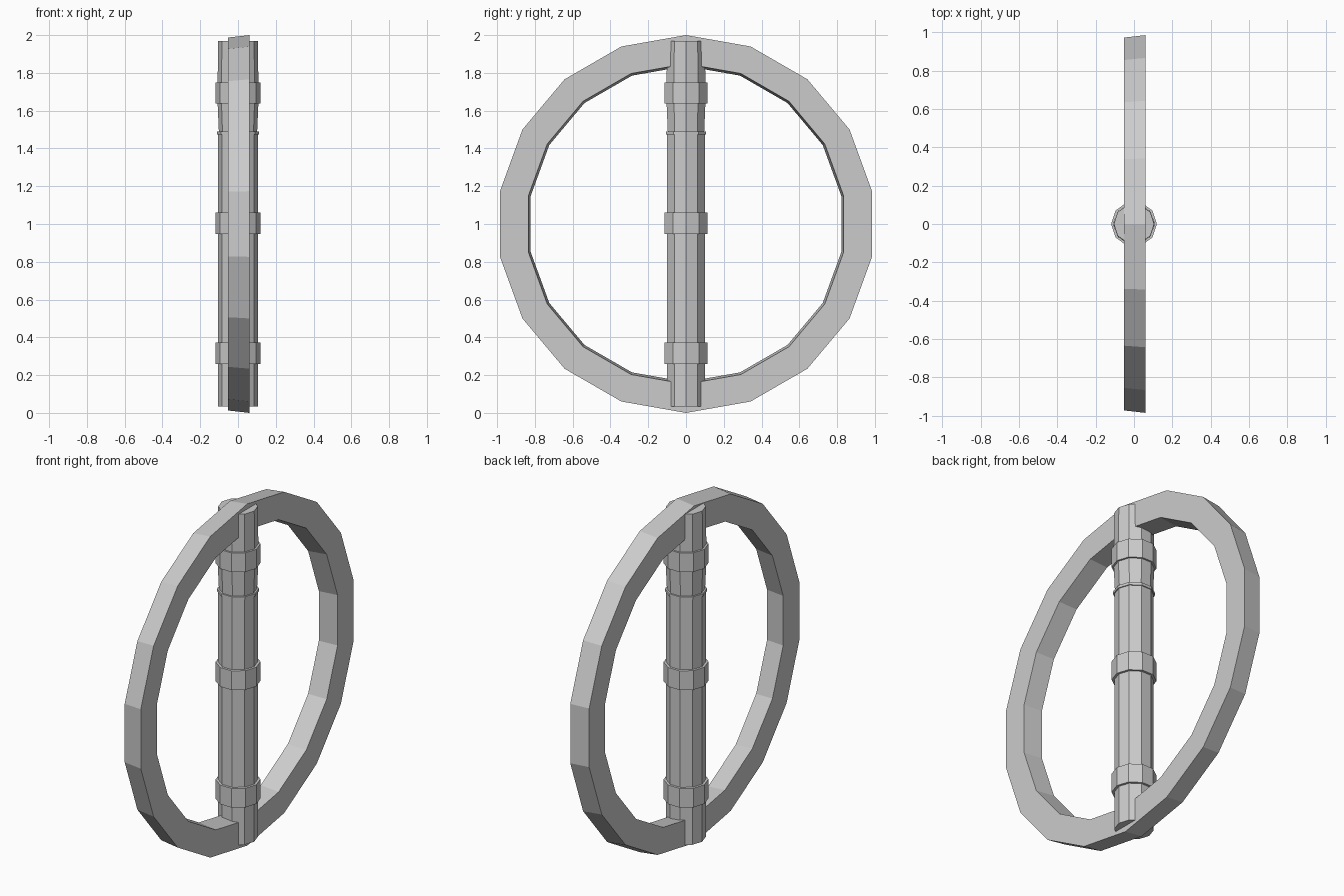
import bpy, bmesh
from math import sin, cos, tau

if "Cube" in bpy.data.objects:
    bpy.data.objects.remove(bpy.data.objects["Cube"])


def lathe(name, profile, sides, place, closed=False):
    """Spin (radius, height) points into a faceted solid; place maps (r, angle, h) to xyz."""
    bm = bmesh.new()
    loops = [[bm.verts.new(place(r, tau * i / sides, h)) for i in range(sides)]
             for r, h in profile]
    pairs = list(zip(loops, loops[1:]))
    if closed:
        pairs.append((loops[-1], loops[0]))
    else:
        bm.faces.new(loops[0])
        bm.faces.new(loops[-1])
    for a, b in pairs:
        for i in range(sides):
            j = (i + 1) % sides
            bm.faces.new((a[i], a[j], b[j], b[i]))
    bmesh.ops.recalc_face_normals(bm, faces=bm.faces)
    mesh = bpy.data.meshes.new(name)
    bm.to_mesh(mesh)
    bm.free()
    obj = bpy.data.objects.new(name, mesh)
    bpy.context.collection.objects.link(obj)
    return obj


def upright(r, a, h):
    return (r * cos(a), r * sin(a), h)


def wheel(r, a, h):
    return (h, r * sin(a), 1 + r * cos(a))


# Slightly conical 18-sided ring standing in the YZ plane
lathe("outer_ring", [(0.987, -0.053), (1.0, 0.06), (0.848, 0.06), (0.836, -0.053)],
      18, wheel, closed=True)

# Ten-sided handle: main shaft and slightly flared upper section
lathe("handle_shaft", [(0.105, 0.035), (0.105, 1.478)], 10, upright)
lathe("handle_top", [(0.101, 1.478), (0.108, 1.64), (0.108, 1.75), (0.105, 1.97)], 10, upright)

# Thin rim at the joint between the two sections
lathe("joint_rim", [(0.111, 1.473), (0.111, 1.489)], 10, upright)

# Three raised collars
for label, z in (("lower", 0.26), ("middle", 0.948), ("upper", 1.638)):
    lathe(label + "_collar", [(0.119, z), (0.119, z + 0.112)], 10, upright)
